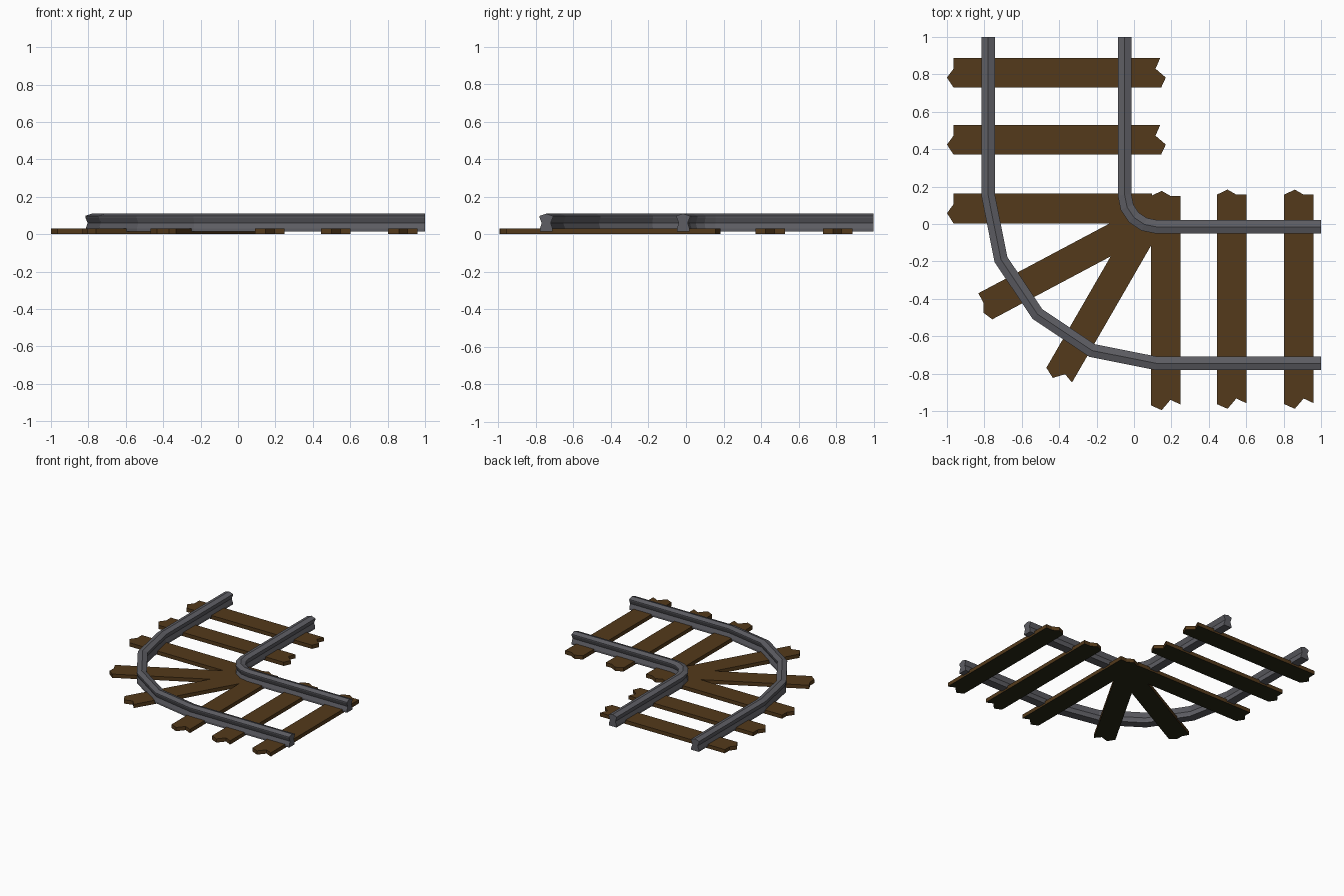
import bpy, bmesh, math
from mathutils import Vector

if "Cube" in bpy.data.objects:
    bpy.data.objects.remove(bpy.data.objects["Cube"])


def material(name, rgb):
    m = bpy.data.materials.new(name)
    m.diffuse_color = (*rgb, 1)
    m.use_nodes = True
    m.node_tree.nodes["Principled BSDF"].inputs["Base Color"].default_value = m.diffuse_color
    return m


STEEL = material("grey steel", (0.11, 0.11, 0.125))
WOOD = material("brown wood", (0.088, 0.042, 0.011))
DARK = material("blackish underside", (0.02, 0.02, 0.008))


def finish(bm, name, mats):
    bmesh.ops.recalc_face_normals(bm, faces=bm.faces)
    if len(mats) > 1:  # second material on downward faces
        for f in bm.faces:
            f.material_index = int(f.normal.z < -0.9)
    me = bpy.data.meshes.new(name)
    bm.to_mesh(me)
    bm.free()
    for m in mats:
        me.materials.append(m)
    bpy.context.collection.objects.link(bpy.data.objects.new(name, me))


# Rails: a ridged, waisted section swept along a straight-arc-straight path
HALF = [(0.036, 0.098), (0.036, 0.09), (0.024, 0.06), (0.034, 0.03), (0.034, 0.014)]
SECTION = [(0, 0.11)] + HALF + [(-x, z) for x, z in reversed(HALF)]
CENTRE = Vector((0.12, 0.155))


def rail(name, radius, steps=4):
    pts = [Vector((CENTRE.x - radius, 1))]
    for i in range(steps + 1):
        a = math.pi + math.pi / 2 * i / steps
        pts.append(CENTRE + radius * Vector((math.cos(a), math.sin(a))))
    pts.append(Vector((1, CENTRE.y - radius)))
    bm = bmesh.new()
    rings = []
    for i, p in enumerate(pts):
        d0 = (p - pts[max(i - 1, 0)]).normalized()
        d1 = (pts[min(i + 1, len(pts) - 1)] - p).normalized()
        d = (d0 + d1).normalized()
        mitre = 1 / max(d.dot(d1), d.dot(d0))
        side = Vector((d.y, -d.x)) * mitre
        rings.append([bm.verts.new((p.x + side.x * u, p.y + side.y * u, z)) for u, z in SECTION])
    n = len(SECTION)
    for r, s in zip(rings, rings[1:]):
        for k in range(n):
            bm.faces.new((r[k], r[(k + 1) % n], s[(k + 1) % n], s[k]))
    bm.faces.new(rings[0])
    bm.faces.new(rings[-1])
    finish(bm, name, [STEEL])


rail("outer_rail", 0.9)
rail("inner_rail", 0.17)

# Sleepers: planks with splintered ends, given as offsets along the plank
T, W = 0.03, 0.079
ACROSS = (-W, -0.025, 0.022, W)


def sleeper(name, start, angle, length, near, far):
    """start = middle of outer end, angle = direction towards the inner end"""
    d = Vector((math.cos(angle), math.sin(angle)))
    s = Vector((-d.y, d.x))
    outline = [start + s * a + d * o for a, o in zip(ACROSS, near)]
    outline += [start + s * a + d * (length + o) for a, o in reversed(list(zip(ACROSS, far)))]
    bm = bmesh.new()
    face = bm.faces.new([bm.verts.new((p.x, p.y, 0)) for p in outline])
    ext = bmesh.ops.extrude_face_region(bm, geom=[face])
    bmesh.ops.translate(bm, vec=(0, 0, T), verts=[v for v in ext["geom"] if isinstance(v, bmesh.types.BMVert)])
    finish(bm, name, [WOOD, DARK])


FLAT = (0, 0, 0, 0)
LEFT_NEAR = (0, -0.035, 0, 0)
for i, y in enumerate((0.083, 0.45, 0.808)):
    # the first one stops under the corner
    sleeper(f"left_sleeper_{i + 1}", Vector((-0.965, y)), 0, 1.11,
            LEFT_NEAR, (0, 0.025, -0.03, -0.005) if i else (-0.05,) * 4)
for i, (x, y) in enumerate(((0.17, -0.965), (0.522, -0.958), (0.882, -0.958))):
    sleeper(f"right_sleeper_{i + 1}", Vector((x, y)), math.pi / 2, 1.115,
            (0, 0.025, -0.03, -0.005), (0, 0, 0.027, 0))
sleeper("corner_sleeper_1", Vector((-0.795, -0.44)), math.radians(28), 0.99,
        (0, -0.025, 0.0, 0), FLAT)
sleeper("corner_sleeper_2", Vector((-0.4, -0.808)), math.radians(60), 0.94,
        (0, 0.02, -0.03, 0), FLAT)
